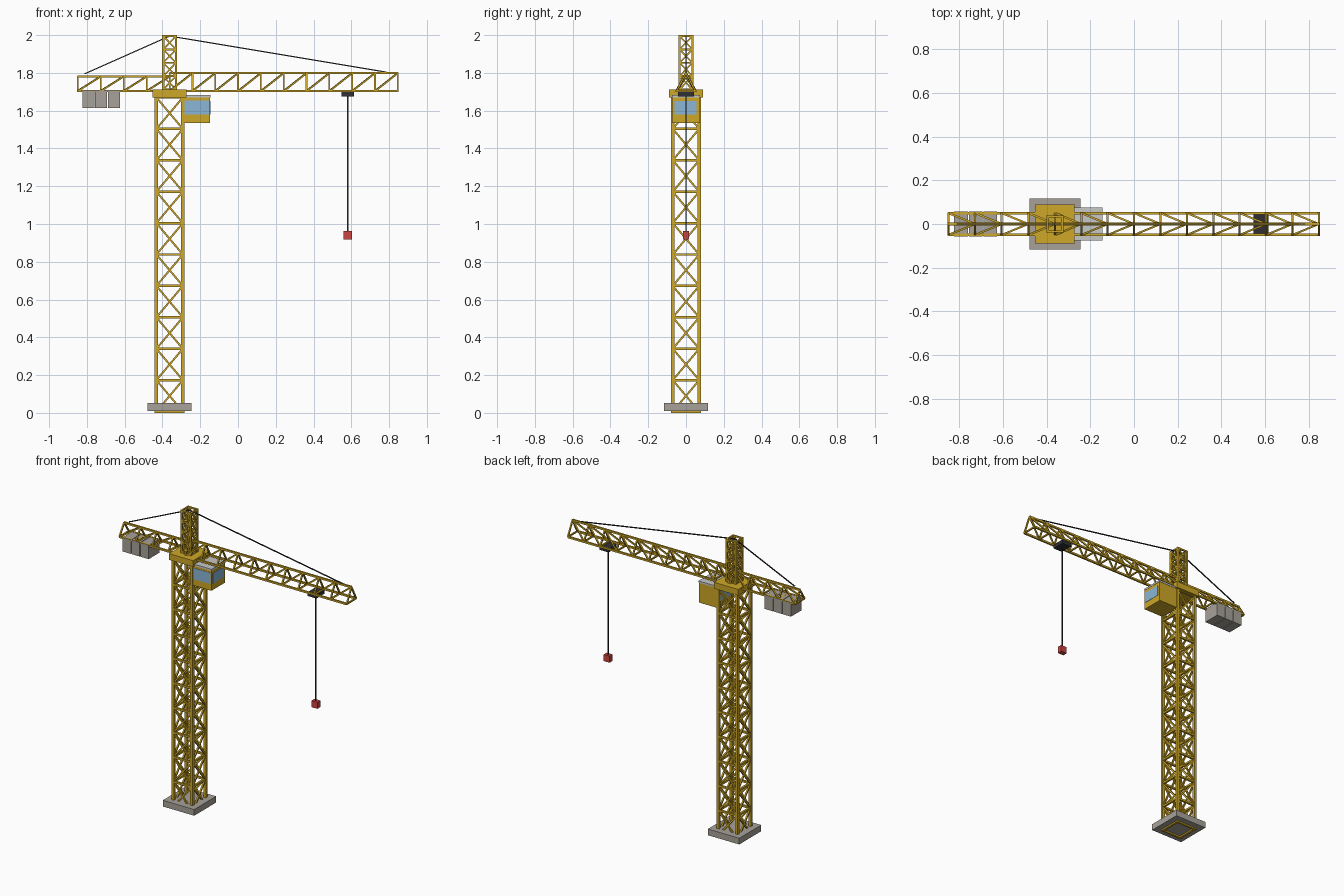
import bpy, bmesh
from mathutils import Vector, Matrix

cube = bpy.data.objects.get("Cube")
if cube:
    bpy.data.objects.remove(cube, do_unlink=True)


def material(name, rgb):
    m = bpy.data.materials.new(name)
    m.use_nodes = True
    m.diffuse_color = (*rgb, 1)
    node = next(n for n in m.node_tree.nodes if n.type == 'BSDF_PRINCIPLED')
    node.inputs["Base Color"].default_value = (*rgb, 1)
    return m


YELLOW = material("crane_yellow", (0.62, 0.39, 0.02))
CONCRETE = material("concrete", (0.39, 0.36, 0.32))
ROOF = material("roof_grey", (0.58, 0.58, 0.57))
GLASS = material("window_blue", (0.26, 0.47, 0.68))
DARK = material("dark_steel", (0.03, 0.03, 0.035))
RED = material("hook_red", (0.6, 0.06, 0.05))


def finish(bm, name, mat):
    mesh = bpy.data.meshes.new(name)
    bm.to_mesh(mesh)
    bm.free()
    mesh.materials.append(mat)
    obj = bpy.data.objects.new(name, mesh)
    bpy.context.collection.objects.link(obj)
    return obj


def box(name, mat, lo, hi):
    """Box between two opposite corners."""
    lo, hi = Vector(lo), Vector(hi)
    bm = bmesh.new()
    bmesh.ops.create_cube(bm, size=1, matrix=Matrix.Translation((lo + hi) / 2)
                          @ Matrix.Diagonal((*(hi - lo), 1)))
    return finish(bm, name, mat)


def bar(bm, a, b, t):
    """Square bar of thickness t from a to b."""
    a, b = Vector(a), Vector(b)
    d = b - a
    rot = d.to_track_quat('Z', 'Y').to_matrix().to_4x4()
    bmesh.ops.create_cube(bm, size=1, matrix=Matrix.Translation((a + b) / 2) @ rot
                          @ Matrix.Diagonal((t, t, d.length, 1)))


def rod(name, mat, a, b, t):
    bm = bmesh.new()
    bar(bm, a, b, t)
    return finish(bm, name, mat)


TX = -0.362  # mast axis


def lattice_mast(name, half, z0, z1, sections, leg, rail, brace):
    """Four legs with rails and crossed braces on each side."""
    bm = bmesh.new()
    corners = [(TX + sx * half, sy * half)
               for sx, sy in ((-1, -1), (1, -1), (1, 1), (-1, 1))]
    step = (z1 - z0) / sections
    for i, c in enumerate(corners):
        n = corners[(i + 1) % 4]
        bar(bm, (*c, z0 - rail / 2), (*c, z1 + rail / 2), leg)
        for k in range(sections + 1):
            z = z0 + k * step
            bar(bm, (*c, z), (*n, z), rail)
            if k < sections:
                bar(bm, (*c, z), (*n, z + step), brace)
                bar(bm, (*n, z), (*c, z + step), brace)
    return finish(bm, name, YELLOW)


def lattice_jib(name, x0, x1, sections, top):
    """Triangular truss: two lower chords and one upper chord."""
    bm = bmesh.new()
    y, z, chord, web = 0.05, 1.704, 0.012, 0.009
    step = (x1 - x0) / sections
    bar(bm, (x0, 0, top), (x1, 0, top), chord)
    for side in (-y, y):
        bar(bm, (x0, side, z), (x1, side, z), chord)
        for k in range(sections + 1):
            x = x0 + k * step
            bar(bm, (x, side, z), (x, 0, top), web)
            if k < sections:
                bar(bm, (x, side, z), (x + step, 0, top), web)
    for k in range(sections + 1):
        x = x0 + k * step
        bar(bm, (x, -y, z), (x, y, z), web)
    return finish(bm, name, YELLOW)


# Foundation, mast and turntable
box("foundation", CONCRETE, (TX - 0.117, -0.117, 0.01), (TX + 0.117, 0.117, 0.052))
lattice_mast("mast", 0.07, 0.007, 1.67, 10, 0.018, 0.013, 0.01)
box("turntable", YELLOW, (TX - 0.09, -0.09, 1.67), (TX + 0.09, 0.09, 1.712))
lattice_mast("apex_tower", 0.034, 1.712, 1.995, 4, 0.012, 0.01, 0.008)

# Main jib and counter jib
lattice_jib("main_jib", TX, 0.846, 10, 1.799)
lattice_jib("counter_jib", -0.849, TX, 4, 1.781)

# Counterweights
for i in range(3):
    x = -0.823 + i * 0.067
    box(f"counterweight_{i + 1}", CONCRETE, (x, -0.057, 1.615), (x + 0.063, 0.057, 1.708))

# Operator cab with roof and windows
CX0, CX1, CY = -0.295, -0.147, 0.073
box("cab", YELLOW, (CX0, -CY, 1.536), (CX1, CY, 1.67))
box("cab_roof", ROOF, (CX0 - 0.001, -CY - 0.002, 1.67), (CX1 + 0.002, CY + 0.002, 1.682))
box("front_window", GLASS, (CX0 + 0.012, -CY - 0.002, 1.58), (CX1 - 0.006, -CY + 0.003, 1.655))
for name, x in (("left_window", CX1), ("right_window", CX0)):
    box(name, GLASS, (x - 0.002, -0.06, 1.58), (x + 0.002, 0.056, 1.65))

# Trolley, hoist rope and hook block
HX = 0.581
box("trolley", DARK, (HX - 0.034, -0.043, 1.676), (HX + 0.034, 0.043, 1.7))
rod("hoist_rope", DARK, (HX, 0, 0.95), (HX, 0, 1.68), 0.007)
box("hook_block", RED, (HX - 0.022, -0.016, 0.919), (HX + 0.022, 0.016, 0.963))

# Stay cables
rod("main_stay", DARK, (TX, 0, 1.995), (0.785, 0, 1.804), 0.006)
rod("counter_stay", DARK, (TX, 0, 1.995), (-0.812, 0, 1.795), 0.006)
